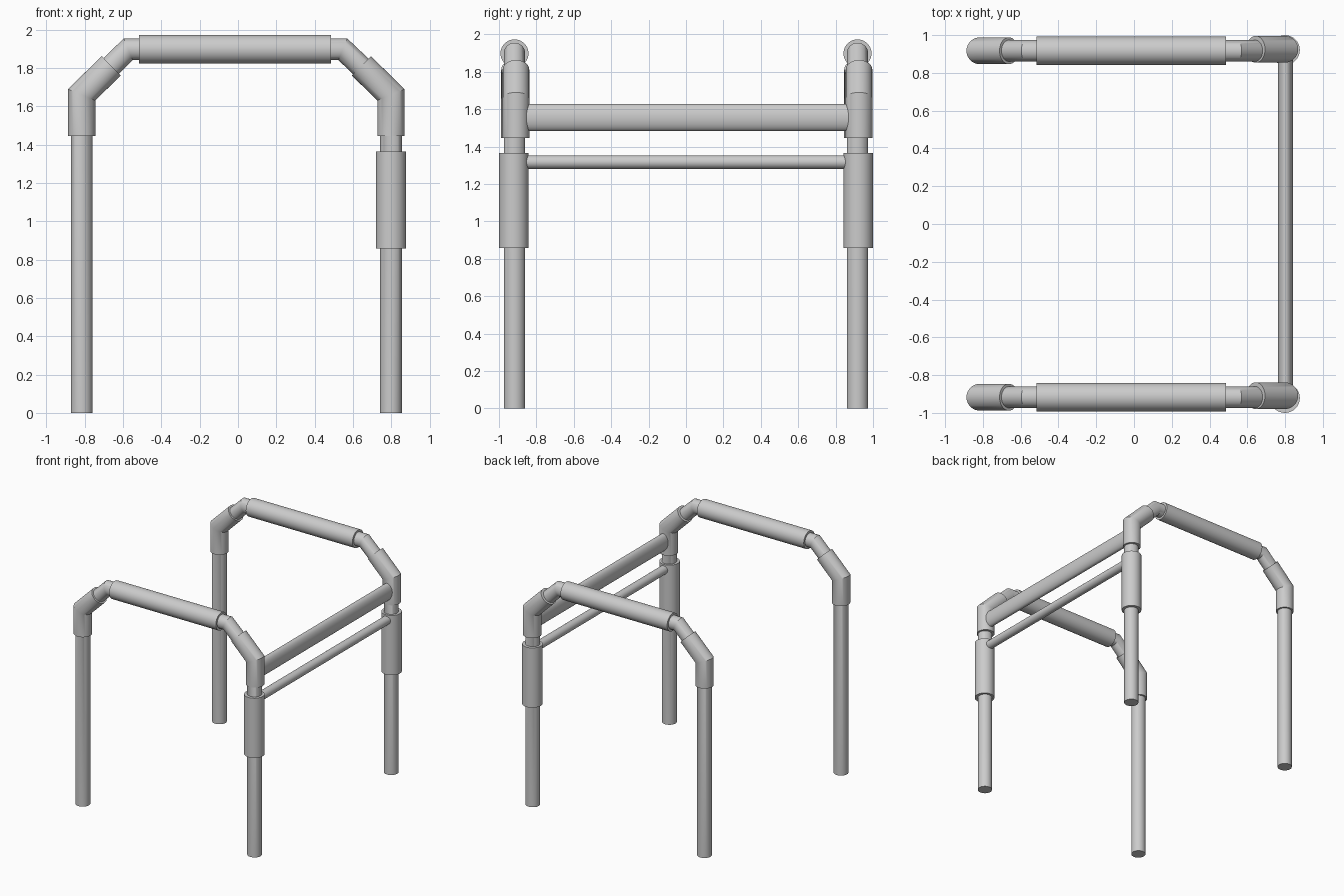
import bpy, bmesh, math
from mathutils import Vector

if "Cube" in bpy.data.objects:
    bpy.data.objects.remove(bpy.data.objects["Cube"])

SIDES = 36


def tube(name, path, r, y=0.0):
    """Capped tube with mitred corners along a path of (x, z) points at depth y."""
    pts = [Vector(p) for p in path]
    bm = bmesh.new()
    rings = []
    for i, p in enumerate(pts):
        t_in = (p - pts[i - 1]).normalized() if i else (pts[1] - p).normalized()
        t_out = (pts[i + 1] - p).normalized() if i < len(pts) - 1 else t_in
        t = (t_in + t_out).normalized()
        n = Vector((-t.y, t.x)) / t.dot(t_in)
        ring = []
        for k in range(SIDES):
            a = 2 * math.pi * k / SIDES
            q = p + n * (r * math.cos(a))
            ring.append(bm.verts.new((q.x, y + r * math.sin(a), q.y)))
        rings.append(ring)
    for a, b in zip(rings, rings[1:]):
        for k in range(SIDES):
            j = (k + 1) % SIDES
            bm.faces.new((a[k], a[j], b[j], b[k]))
    bm.faces.new(rings[0])
    bm.faces.new(rings[-1])
    bmesh.ops.recalc_face_normals(bm, faces=bm.faces)
    finish(name, bm)


def finish(name, bm):
    me = bpy.data.meshes.new(name)
    bm.to_mesh(me)
    bm.free()
    ob = bpy.data.objects.new(name, me)
    bpy.context.collection.objects.link(ob)
    bpy.context.view_layer.objects.active = ob
    bpy.ops.object.select_all(action='DESELECT')
    ob.select_set(True)
    bpy.ops.object.shade_smooth_by_angle(angle=math.radians(30))


def crossbar(name, x, z, rx, rz, half):
    """Elliptical bar running along y."""
    bm = bmesh.new()
    bmesh.ops.create_cone(bm, cap_ends=True, segments=SIDES, radius1=1, radius2=1, depth=2)
    for v in bm.verts:
        u, w, h = v.co
        v.co = (x + u * rx, h * half, z + w * rz)
    bmesh.ops.recalc_face_normals(bm, faces=bm.faces)
    finish(name, bm)


LX, RX = -0.816, 0.798       # leg centres
BEND, TOP = 1.66, 1.898      # heights of lower bend and top rail

for side, y in (("front", -0.917), ("back", 0.917)):
    # bent leg frame
    tube(side + "_leg_frame",
         [(LX, 0), (LX, BEND), (-0.573, TOP), (0.547, TOP), (RX, BEND), (RX, 0)], 0.057, y)
    # padded top rail
    tube(side + "_rail_grip", [(-0.517, TOP), (0.486, TOP)], 0.075, y)
    # elbow sleeves
    tube(side + "_left_elbow", [(LX, 1.446), (LX, BEND), (-0.662, 1.812)], 0.071, y)
    tube(side + "_right_elbow", [(RX, 1.446), (RX, BEND), (0.644, 1.812)], 0.071, y + 0.008)
    # lower sleeve holding the thin bar
    tube(side + "_leg_sleeve", [(RX + 0.001, 0.857), (RX + 0.001, 1.365)], 0.079,
         math.copysign(0.921, y))

# bars joining the two frames
crossbar("upper_crossbar", 0.802, 1.555, 0.04, 0.073, 0.9)
crossbar("lower_crossbar", 0.802, 1.317, 0.036, 0.036, 0.9)
